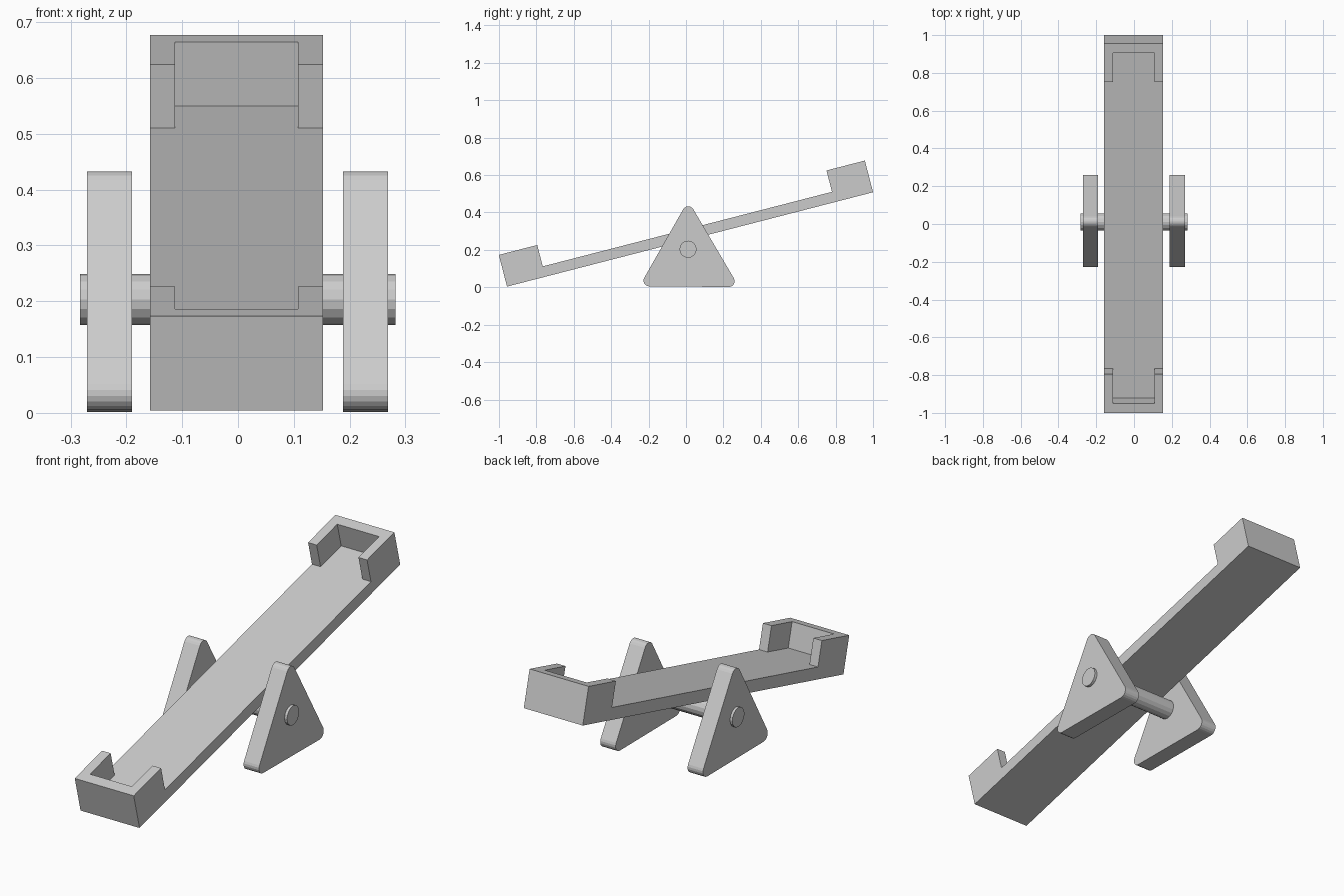
import bpy, bmesh
from math import radians, sin, cos, pi
from mathutils import Matrix, Vector

if "Cube" in bpy.data.objects:
    bpy.data.objects.remove(bpy.data.objects["Cube"])


def prism(name, points, push, matrix=Matrix()):
    """Extrude a closed flat outline along a vector."""
    bm = bmesh.new()
    face = bm.faces.new([bm.verts.new(p) for p in points])
    new = bmesh.ops.extrude_face_region(bm, geom=[face], use_keep_orig=True)
    bmesh.ops.translate(bm, vec=Vector(push),
                        verts=[v for v in new["geom"] if isinstance(v, bmesh.types.BMVert)])
    bmesh.ops.recalc_face_normals(bm, faces=bm.faces)
    mesh = bpy.data.meshes.new(name)
    bm.to_mesh(mesh)
    bm.free()
    obj = bpy.data.objects.new(name, mesh)
    bpy.context.collection.objects.link(obj)
    obj.matrix_world = matrix
    return obj


# Tilted frame: origin at the middle of the plank underside
tilt = (Matrix.Translation((-0.0025, 0.0215, 0.256))
        @ Matrix.Rotation(radians(14.45), 4, 'X'))
W, L, T, H = 0.155, 1.0105, 0.057, 0.175   # half width, half length, thickness, end height
WALL, ARM = 0.045, 0.212

# Plank
prism("plank", [(-W, -L, 0), (W, -L, 0), (W, L, 0), (-W, L, 0)], (0, 0, T), tilt)

# U-shaped seat walls at both ends
inner = W - WALL
for side, label in ((-1, "low"), (1, "high")):
    outline = [(-W, L - ARM), (-W, L), (W, L), (W, L - ARM),
               (inner, L - ARM), (inner, L - 0.052), (-inner, L - 0.052), (-inner, L - ARM)]
    prism(f"{label}_seat_wall", [(x, side * y, T) for x, y in outline], (0, 0, H - T), tilt)

# Rounded triangular supports
R, STEPS = 0.031, 6
corners = [(-0.196, 0.036, 150), (0.229, 0.033, 270), (0.012, 0.402, 30)]
profile = []
for cy, cz, start in corners:
    for i in range(STEPS + 1):
        a = radians(start + 120 * i / STEPS)
        profile.append((cy + R * cos(a), cz + R * sin(a)))
for x, label in ((-0.271, "left"), (0.188, "right")):
    prism(f"{label}_support", [(x, y, z) for y, z in profile], (0.081, 0, 0))

# Axle
circle = [(-0.283, 0.011 + 0.0457 * cos(2 * pi * i / 16), 0.2035 + 0.0457 * sin(2 * pi * i / 16))
          for i in range(16)]
prism("axle", circle, (0.565, 0, 0))
